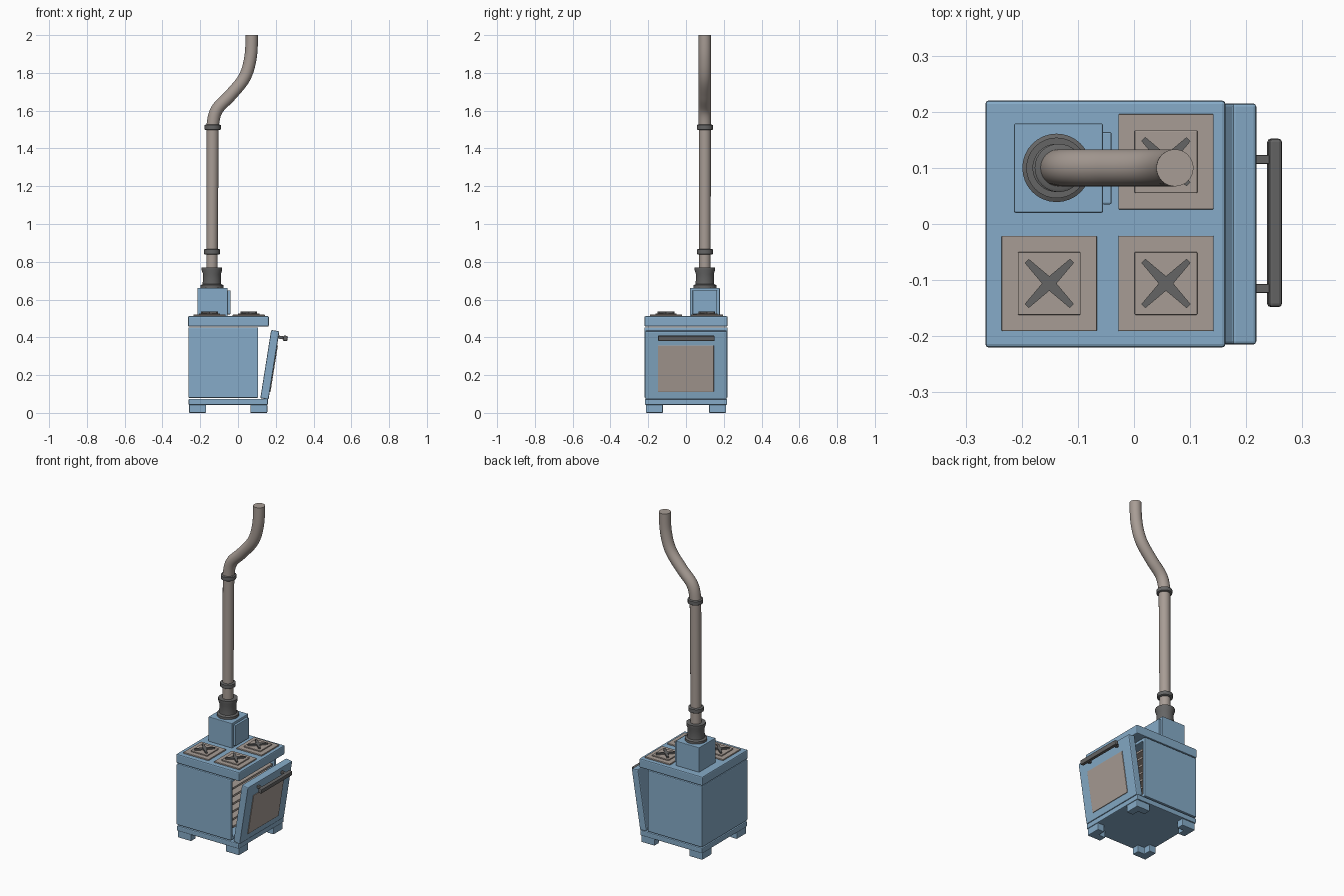
import bpy, bmesh, math
from mathutils import Vector, Matrix

cube = bpy.data.objects.get("Cube")
if cube:
    bpy.data.objects.remove(cube, do_unlink=True)


def material(name, rgb):
    m = bpy.data.materials.new(name)
    m.use_nodes = True
    m.diffuse_color = (*rgb, 1)
    node = m.node_tree.nodes["Principled BSDF"]
    node.inputs["Base Color"].default_value = (*rgb, 1)
    node.inputs["Roughness"].default_value = 0.7
    return m


BLUE = material("blue enamel", (0.24, 0.41, 0.58))
BEIGE = material("warm grey metal", (0.39, 0.335, 0.30))
DARK = material("dark iron", (0.13, 0.13, 0.13))


def finish(name, bm, mat, bevel=0, smooth=False):
    bmesh.ops.recalc_face_normals(bm, faces=bm.faces)
    mesh = bpy.data.meshes.new(name)
    bm.to_mesh(mesh)
    bm.free()
    mesh.materials.append(mat)
    ob = bpy.data.objects.new(name, mesh)
    bpy.context.collection.objects.link(ob)
    if bevel:
        mod = ob.modifiers.new("edge", "BEVEL")
        mod.width = bevel
        mod.segments = 2
    if smooth:
        bpy.ops.object.select_all(action="DESELECT")
        ob.select_set(True)
        bpy.context.view_layer.objects.active = ob
        bpy.ops.object.shade_smooth_by_angle(angle=math.radians(40))
    return ob


def box_mesh(lo, hi):
    lo, hi = Vector(lo), Vector(hi)
    bm = bmesh.new()
    fit = Matrix.Translation((lo + hi) / 2) @ Matrix.Diagonal((*(hi - lo), 1))
    bmesh.ops.create_cube(bm, size=1, matrix=fit)
    return bm


def box(name, lo, hi, mat, bevel=0):
    return finish(name, box_mesh(lo, hi), mat, bevel)


def prism(name, points, z0, z1, mat, bevel=0):
    bm = bmesh.new()
    face = bm.faces.new([bm.verts.new((x, y, z0)) for x, y in points])
    top = bmesh.ops.extrude_face_region(bm, geom=[face])["geom"]
    verts = [v for v in top if isinstance(v, bmesh.types.BMVert)]
    bmesh.ops.translate(bm, verts=verts, vec=(0, 0, z1 - z0))
    return finish(name, bm, mat, bevel)


def tube(name, rings, mat, sides=32):
    """Skin circles given as (centre x, z, radius, tilt) along the flue."""
    bm = bmesh.new()
    loops = []
    for x, z, r, tilt in rings:
        turn = Matrix.Translation((x, 0.1, z)) @ Matrix.Rotation(tilt, 4, "Y")
        loops.append([bm.verts.new(turn @ Vector((r * math.cos(a), r * math.sin(a), 0)))
                      for a in (math.tau * i / sides for i in range(sides))])
    for a, b in zip(loops, loops[1:]):
        for i in range(sides):
            j = (i + 1) % sides
            bm.faces.new((a[i], a[j], b[j], b[i]))
    bm.faces.new(loops[0])
    bm.faces.new(loops[-1])
    return finish(name, bm, mat, smooth=True)


# Base plate, top slab and corner feet
box("base_plate", (-0.262, -0.218, 0.042), (0.158, 0.218, 0.074), BLUE, 0.005)
box("top_slab", (-0.265, -0.22, 0.457), (0.163, 0.22, 0.512), BLUE, 0.006)
for sx, side in ((-1, "back"), (1, "door")):
    for sy, hand in ((-1, "near"), (1, "far")):
        outline = [(0, 0), (0.09, 0), (0.09, 0.045), (0.045, 0.045), (0.045, 0.09), (0, 0.09)]
        pts = [(-0.052 + sx * (0.207 - u), sy * (0.212 - v)) for u, v in outline]
        prism(f"foot_{side}_{hand}", pts, 0, 0.044, BLUE, 0.004)

# Hollow oven body, open towards the door
bm = box_mesh((-0.263, -0.22, 0.08), (0.107, 0.22, 0.453))
mouth = [f for f in bm.faces if f.normal.x > 0.9]
bmesh.ops.inset_individual(bm, faces=mouth, thickness=0.028)
hole = bmesh.ops.extrude_face_region(bm, geom=mouth)["geom"]
bmesh.ops.delete(bm, geom=mouth, context="FACES_ONLY")
bmesh.ops.translate(bm, vec=(-0.32, 0, 0), verts=[v for v in hole if isinstance(v, bmesh.types.BMVert)])
finish("oven_body", bm, BLUE, 0.005)
for i in range(6):
    z = 0.145 + i * 0.047
    box(f"oven_rack_{i}", (-0.2, -0.193, z), (0.1, 0.193, z + 0.012), BEIGE)

# Door with window and handle, swung open on its lower edge
door = [box("door", (-0.022, -0.215, 0), (0.022, 0.215, 0.366), BLUE, 0.006),
        box("door_window", (0.02, -0.149, 0.041), (0.026, 0.147, 0.291), BEIGE, 0.002),
        box("door_handle", (0.047, -0.148, 0.32), (0.071, 0.152, 0.348), DARK, 0.006)]
for y in (-0.115, 0.115):
    door.append(box("handle_post", (0.018, y - 0.008, 0.327), (0.052, y + 0.008, 0.343), DARK, 0.002))
for ob in door:
    ob.location = (0.14, 0, 0.074)
    ob.rotation_euler.y = math.radians(9)

# Burners: stepped square plates carrying a tapered iron cross
star = []
for k in range(4):
    a = math.pi / 4 + k * math.pi / 2
    out, across = Vector((math.cos(a), math.sin(a))), Vector((-math.sin(a), math.cos(a)))
    star += [out * 0.057 - across * 0.005, out * 0.057 + across * 0.005,
             (out + across).normalized() * 0.013]
for n, (x, y) in enumerate(((-0.151, -0.106), (0.057, -0.106), (0.057, 0.111))):
    for part, h, z0, z1 in (("plate", 0.085, 0.511, 0.52), ("step", 0.056, 0.519, 0.527)):
        box(f"burner_{part}_{n}", (x - h, y - h, z0), (x + h, y + h, z1), BEIGE, 0.002)
    prism(f"burner_cross_{n}", [(x + p.x, y + p.y) for p in star], 0.525, 0.536, DARK)

# Flue box with its side panel
box("flue_box", (-0.214, 0.02, 0.51), (-0.055, 0.179, 0.662), BLUE, 0.003)
box("flue_box_panel", (-0.057, 0.035, 0.522), (-0.04, 0.164, 0.648), BLUE, 0.003)

# Flared iron collar and clamp rings
collar = [(0.66, 0.061), (0.676, 0.061), (0.682, 0.049), (0.735, 0.047),
          (0.755, 0.054), (0.77, 0.054), (0.77, 0.036)]
tube("flue_collar", [(-0.138, z, r, 0) for z, r in collar], DARK)
for n, (x, z) in enumerate(((-0.138, 0.853), (-0.134, 1.512))):
    profile = [(-0.014, 0.038), (-0.011, 0.043), (0.011, 0.043), (0.014, 0.038)]
    tube(f"clamp_ring_{n}", [(x, z + dz, r, 0) for dz, r in profile], DARK)

# Straight pipe followed by the S-shaped bend
tube("flue_pipe", [(-0.138, 0.75, 0.03, 0), (-0.134, 1.52, 0.032, 0)], BEIGE)
path = [Vector(p) for p in ((-0.134, 1.43), (-0.134, 1.52), (-0.112, 1.605), (-0.04, 1.682),
                            (0.034, 1.775), (0.066, 1.88), (0.073, 2.0), (0.073, 2.12))]
bend = []
for a, b, c, d in zip(path, path[1:], path[2:], path[3:]):
    for i in range(8):
        t = i / 8
        p = 0.5 * (2 * b + (c - a) * t + (2 * a - 5 * b + 4 * c - d) * t ** 2
                   + (3 * b - a - 3 * c + d) * t ** 3)
        v = (c - a) + 2 * (2 * a - 5 * b + 4 * c - d) * t + 3 * (3 * b - a - 3 * c + d) * t ** 2
        bend.append((p.x, p.y, 0.033, math.atan2(v.x, v.y)))
bend.append((0.073, 2.0, 0.033, 0))
tube("flue_bend", bend, BEIGE)
